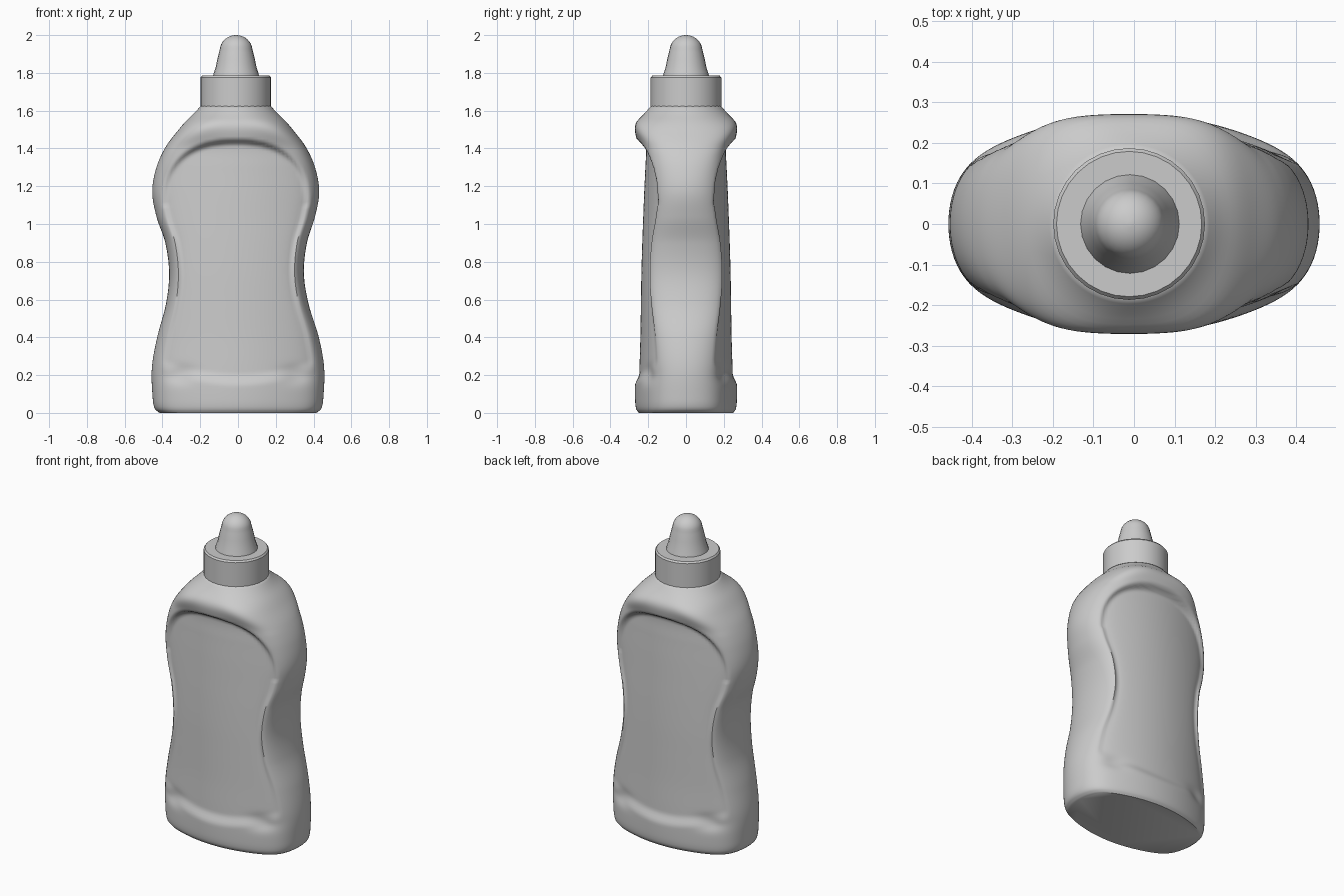
import bpy, bmesh, math

cube = bpy.data.objects.get("Cube")
if cube:
    bpy.data.objects.remove(cube, do_unlink=True)

grey = bpy.data.materials.new("light grey plastic")
grey.use_nodes = True
colour = (0.6, 0.6, 0.6, 1)
grey.diffuse_color = colour
grey.node_tree.nodes["Principled BSDF"].inputs["Base Color"].default_value = colour

# Body stations: height, half width, half depth, sideways shift
STATIONS = [(0, .415, .25, 0), (.02, .44, .264, 0), (.08, .452, .27, 0),
            (.24, .456, .27, 0), (.4, .428, .268, 0), (.58, .377, .268, -.004),
            (.74, .357, .268, -.008), (.9, .375, .266, -.01), (1.04, .42, .263, -.012),
            (1.17, .442, .26, -.012), (1.3, .42, .256, -.012), (1.41, .37, .254, -.012),
            (1.5, .302, .271, -.012), (1.54, .268, .262, -.012),
            (1.58, .227, .225, -.012), (1.625, .185, .185, -.012)]


def smooth(t):
    t = max(0, min(1, t))
    return t * t * (3 - 2 * t)


def station(z):
    """Cubic Hermite interpolation through the body stations."""
    n = len(STATIONS)
    i = max(k for k in range(n - 1) if STATIONS[k][0] <= z)

    def slope(k, c):
        a, b = STATIONS[max(k - 1, 0)], STATIONS[min(k + 1, n - 1)]
        return (b[c] - a[c]) / (b[0] - a[0])
    p, q = STATIONS[i], STATIONS[i + 1]
    h = q[0] - p[0]
    t = (z - p[0]) / h
    return [(1 - smooth(t)) * p[c] + smooth(t) * q[c]
            + h * t * (1 - t) * ((1 - t) * slope(i, c) - t * slope(i + 1, c))
            for c in (1, 2, 3)]


def panel_recess(x, z, width):
    """Depth of the sunken label panel on both broad faces."""
    ax = abs(x)
    half = width - .045 if z < 1.1 else .395
    f = 1 - (ax / half) ** 2.4 - (max(z - 1.1, 0) / .35) ** 2.4
    floor = .14 + .5 * x * x
    mask = smooth(f / .2) * smooth((z - floor) / .07)
    depth = (.02 + .016 * z) * (1 - .5 * (x / .4) ** 2)
    dent = .02 * math.exp(-((ax - .31) / .07) ** 2 - ((z - .2) / .04) ** 2)
    return depth * mask + dent


def body_point(z, angle):
    w, d, shift = station(z)
    neck = smooth((z - 1.38) / .24)
    u, side = math.cos(angle), math.sin(angle)
    x = u * w
    power = 14 + (2 - 14) * neck ** .5
    lens = d - .65 * (1 - neck) * x * x
    y = lens * math.sqrt(max(0, 1 - abs(u) ** power))
    y = max(0, y - panel_recess(x, z, w) * min(1, y / .1))
    return (x + shift, math.copysign(y, side), z)


def finish(bm, name, angle):
    bmesh.ops.recalc_face_normals(bm, faces=bm.faces)
    mesh = bpy.data.meshes.new(name)
    bm.to_mesh(mesh)
    bm.free()
    mesh.materials.append(grey)
    obj = bpy.data.objects.new(name, mesh)
    bpy.context.collection.objects.link(obj)
    bpy.ops.object.select_all(action='DESELECT')
    obj.select_set(True)
    bpy.context.view_layer.objects.active = obj
    bpy.ops.object.shade_smooth_by_angle(angle=math.radians(angle))
    return obj


def loft(name, rings, angle):
    """Skin a stack of closed rings and cap both ends."""
    bm = bmesh.new()
    rows = [[bm.verts.new(p) for p in ring] for ring in rings]
    for low, high in zip(rows, rows[1:]):
        for i in range(len(low)):
            j = (i + 1) % len(low)
            bm.faces.new((low[i], low[j], high[j], high[i]))
    bm.faces.new(rows[0][::-1])
    bm.faces.new(rows[-1])
    return finish(bm, name, angle)


def lathe(name, profile, centre, sides, angle):
    turn = [math.tau * i / sides for i in range(sides)]
    return loft(name, [[(centre + r * math.cos(a), r * math.sin(a), z) for a in turn]
                       for r, z in profile], angle)


# Squeezable body with waist, shoulders and sunken panels
COLS, ROWS = 112, 120
heights = [0, .006, .012] + [.02 + 1.605 * i / ROWS for i in range(ROWS + 1)]
heights[-1] = 1.6249
loft("bottle_body", [[body_point(z, math.tau * (i + .5) / COLS) for i in range(COLS)]
                     for z in heights], 50)

# Cap collar
lathe("cap_collar", [(.18, 1.615), (.187, 1.622), (.187, 1.775), (.179, 1.785)],
      -.012, 32, 35)

# Nozzle with a rounded tip
tip = [(.086 * math.cos(a), 1.92 + .08 * math.sin(a))
       for a in [math.radians(5 + 10 * k) for k in range(9)]]
tip.append((.004, 2))
lathe("nozzle", [(.123, 1.78), (.118, 1.8), (.108, 1.83), (.1, 1.87), (.09, 1.91)] + tip,
      -.01, 24, 40)
